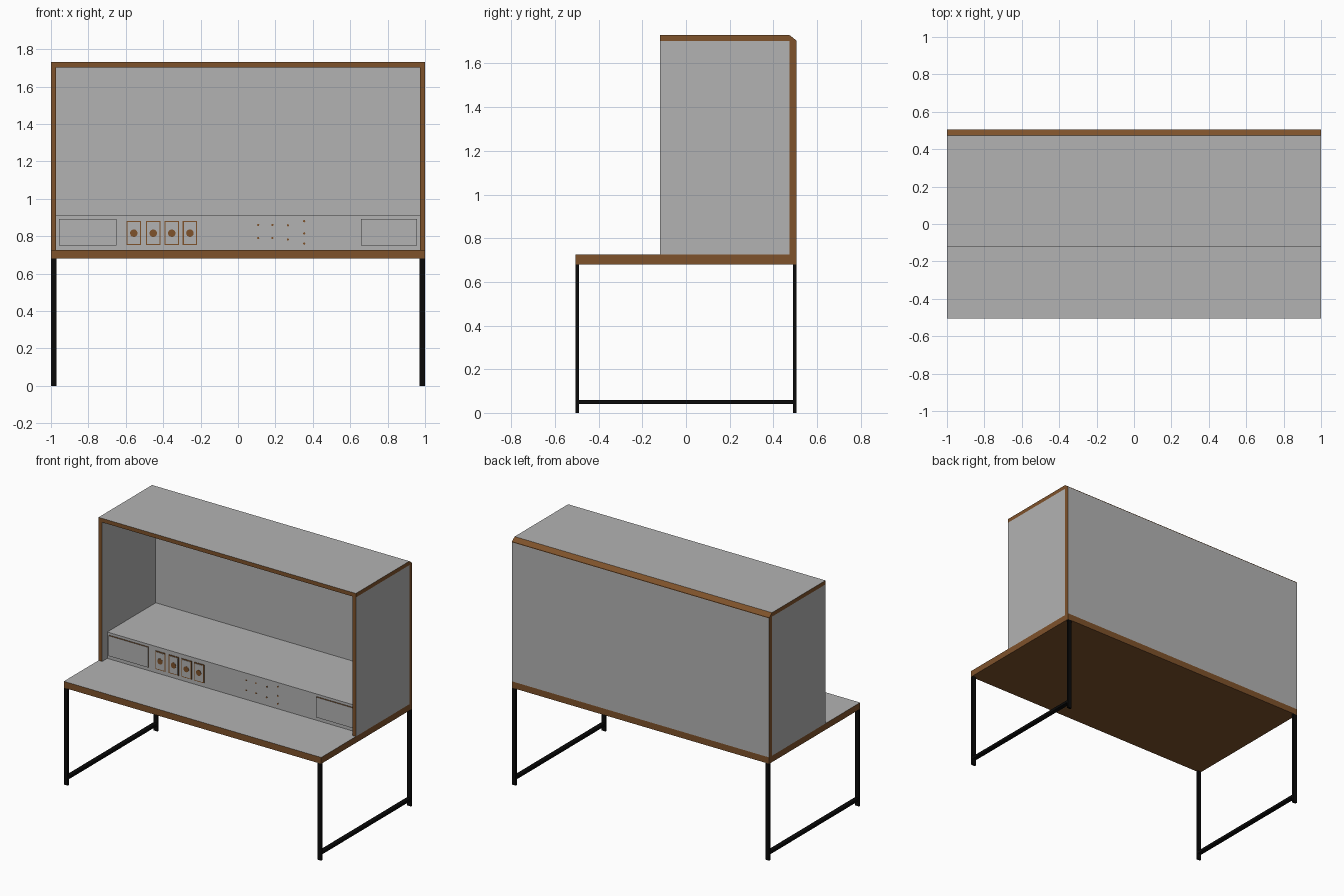
import bpy, bmesh, math
from mathutils import Matrix

if "Cube" in bpy.data.objects:
    bpy.data.objects.remove(bpy.data.objects["Cube"])


def mat(name, c):
    m = bpy.data.materials.new(name)
    m.diffuse_color = (*c, 1)
    m.use_nodes = True
    m.node_tree.nodes["Principled BSDF"].inputs["Base Color"].default_value = m.diffuse_color
    return m


GREY = mat("grey laminate", (0.45, 0.45, 0.45))
BROWN = mat("brown wood edge", (0.21, 0.085, 0.024))
BLACK = mat("black metal", (0.003, 0.003, 0.003))


def finish(name, bm, mats, grey_rule=None):
    """Store the mesh; faces meeting grey_rule(normal) get slot 1."""
    bmesh.ops.recalc_face_normals(bm, faces=bm.faces)
    bm.normal_update()
    if grey_rule:
        for f in bm.faces:
            f.material_index = 1 if grey_rule(f.normal) else 0
    me = bpy.data.meshes.new(name)
    bm.to_mesh(me)
    bm.free()
    for m in mats:
        me.materials.append(m)
    ob = bpy.data.objects.new(name, me)
    bpy.context.collection.objects.link(ob)
    return ob


def box(name, x, y, z, mats, rule=None):
    bm = bmesh.new()
    size = [b - a for a, b in (x, y, z)]
    mid = [(a + b) / 2 for a, b in (x, y, z)]
    bmesh.ops.create_cube(bm, size=1,
                          matrix=Matrix.Translation(mid) @ Matrix.Diagonal((*size, 1)))
    return finish(name, bm, mats, rule)


def disc(name, x, z, r, y, depth, seg):
    bm = bmesh.new()
    bmesh.ops.create_cone(bm, cap_ends=True, segments=seg, radius1=r, radius2=r, depth=depth,
                          matrix=Matrix.Translation((x, y - depth / 2, z))
                          @ Matrix.Rotation(math.pi / 2, 4, 'X'))
    return finish(name, bm, [BROWN])


WOOD = [BROWN, GREY]
DESK, TOP = 0.725, 1.702        # desk surface, underside of roof
FRONT, BACK, INNER = -0.12, 0.505, 0.475

# Desk top: only its upper face is laminated
box("desk_top", (-1, 1), (-0.505, BACK), (0.68, DESK), WOOD, lambda n: n.z > 0.9)

# Back and side panels of the hutch
box("back_panel", (-1, 1), (INNER, BACK), (DESK, TOP), WOOD, lambda n: abs(n.y) > 0.9)
for s, side in ((-1, "left"), (1, "right")):
    box(side + "_panel", sorted((s, s * 0.972)), (FRONT, INNER), (DESK, TOP), WOOD,
        lambda n: abs(n.x) > 0.9)

# Roof slab with chamfered rear edge
bm = bmesh.new()
prof = [(FRONT, TOP), (BACK, TOP), (BACK, 1.706), (0.474, 1.73), (FRONT, 1.73)]
face = bm.faces.new([bm.verts.new((-1, y, z)) for y, z in prof])
ext = bmesh.ops.extrude_face_region(bm, geom=[face])
bmesh.ops.translate(bm, vec=(2, 0, 0),
                    verts=[v for v in ext["geom"] if isinstance(v, bmesh.types.BMVert)])
finish("roof_panel", bm, WOOD, lambda n: abs(n.z) > 0.9)

# Low shelf box inside the hutch
SF = -0.063
box("shelf_box", (-0.972, 0.972), (SF, INNER), (DESK, 0.91), [GREY])

# Raised end covers on the shelf front
for name, x in (("left_cover", (-0.957, -0.65)), ("right_cover", (0.657, 0.957))):
    box(name, x, (SF - 0.009, SF), (0.75, 0.892), WOOD, lambda n: n.y < -0.9)

# Four socket plates with brown rims and round centres
for i, x in enumerate((-0.557, -0.453, -0.354, -0.257)):
    box(f"socket_rim_{i}", (x - 0.039, x + 0.039), (SF - 0.004, SF), (0.753, 0.881), [BROWN])
    box(f"socket_plate_{i}", (x - 0.033, x + 0.033), (SF - 0.006, SF), (0.759, 0.875), [GREY])
    disc(f"socket_centre_{i}", x, 0.816, 0.02, SF - 0.006, 0.002, 24)

# Small connector holes
holes = [(0.108, (0.86, 0.79)), (0.184, (0.86, 0.79)),
         (0.267, (0.858, 0.782)), (0.354, (0.88, 0.815, 0.76))]
for x, zs in holes:
    for z in zs:
        disc("connector_hole", x, z, 0.006, SF, 0.002, 12)

# Metal legs with a floor rail on each side
for s, side in ((-1, "left"), (1, "right")):
    xr = sorted((s, s * 0.97))
    for t, end in ((-1, "front"), (1, "back")):
        box(f"{end}_{side}_leg", xr, sorted((t * 0.505, t * 0.491)), (0, 0.68), [BLACK])
    box(f"{side}_floor_rail", xr, (-0.491, 0.491), (0.04, 0.058), [BLACK])
